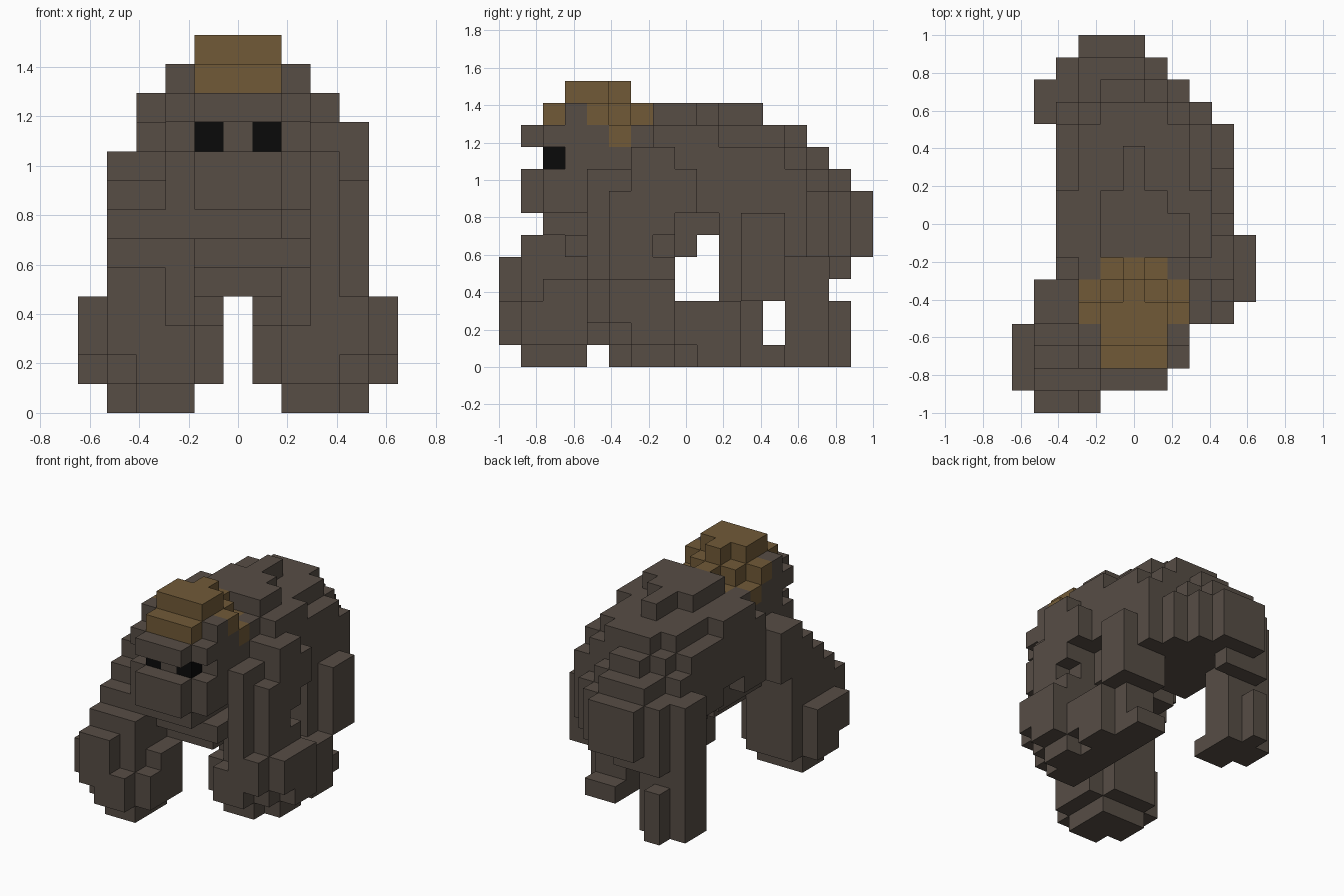
import bpy, bmesh
from mathutils import Vector

cube = bpy.data.objects.get("Cube")
if cube:
    bpy.data.objects.remove(cube, do_unlink=True)

U = 2 / 17                                    # size of one block
ORIGIN = Vector((-5.5 * U, -8.5 * U, 0))      # low corner of the block grid
owner = {}                                    # block -> part name


def material(name, rgb):
    m = bpy.data.materials.new(name)
    m.use_nodes = True
    m.diffuse_color = (*rgb, 1)
    bsdf = m.node_tree.nodes["Principled BSDF"]
    bsdf.inputs["Base Color"].default_value = (*rgb, 1)
    bsdf.inputs["Roughness"].default_value = 0.9
    return m


def blocks(*spans):
    """Blocks in a box; each span is one index or (first, last)."""
    xs, ys, zs = [range(s, s + 1) if isinstance(s, int) else range(s[0], s[1] + 1)
                  for s in spans]
    return [(x, y, z) for x in xs for y in ys for z in zs]


def box(part, *spans):
    for cell in blocks(*spans):
        owner[cell] = part


def rounded(part, *spans):
    """A box without its edge and corner blocks."""
    for cell in blocks(*spans):
        if sum(c in s for c, s in zip(cell, spans)) < 2:
            owner[cell] = part


def cut(*spans):
    for cell in blocks(*spans):
        owner.pop(cell, None)


# Torso: rounded back, arched belly, rump stepping in towards the rear
for y in range(6, 17):
    left, right = (3 if y == 16 else 2), min(8, 21 - y)
    belly = 6 if y == 9 else 5
    slope = 13 if 6 < y < 10 else min(12, 24 - y)
    for x, _, z in blocks((left, right), y, (belly, min(10, 23 - y))):
        off = abs(x - (left + right) / 2)
        tucked = z < (7 if y in (8, 9) else 6) and y < 13 and off > 2
        if z + off <= slope and not tucked:
            owner[x, y, z] = "torso"
for x, last in ((4, 9), (5, 11), (6, 9), (7, 8)):      # hump on the back
    box("torso", x, (7, last), 11)
box("torso", (3, 7), (3, 6), 5)                        # chest
box("torso", (4, 6), (4, 7), 4)

# Fists, chamfered at the lower outer and upper inner front
for part, side, x0, y0 in (("right_arm", 1, 0, 0), ("left_arm", -1, 10, 4)):
    rounded(part, tuple(sorted((x0, x0 + 4 * side))), (y0, y0 + 4), (0, 4))
    cut(x0 + side, y0, 1)
    cut(x0, y0 + 1, 1)
    cut(x0 + side, y0 + 1, 0)
    cut(x0 + 3 * side, y0, 3)
    cut(x0 + 4 * side, y0 + 1, 3)

# Right arm slopes forward from the shoulder to its fist
for z in range(4, 9):
    box("right_arm", (1, 3), (z - 4, 5 if z > 5 else 4), z)
cut(3, 0, 4)

# Left arm stands straight under a higher shoulder
cut((6, 10), 8, 3)
box("left_arm", 8, (4, 5), (3, 8))
box("left_arm", 8, (6, 7), (3, 9))
box("left_arm", 9, 5, (3, 7))
box("left_arm", 9, 6, (3, 9))
box("left_arm", 9, 7, (6, 9))
box("left_arm", 9, 8, (7, 8))
box("left_arm", 7, (5, 6), (3, 5))
box("left_arm", (7, 8), 8, 0)

# Right hind leg, set back
box("right_leg", 1, (13, 14), (0, 7))
box("right_leg", (2, 3), (13, 14), (0, 4))
box("right_leg", 2, 15, (0, 2))
box("right_leg", (2, 4), 15, 4)
box("right_leg", (2, 3), 12, 0)

# Left hind leg, set forward
box("left_leg", (7, 8), (9, 11), (0, 2))
box("left_leg", 9, (9, 10), (0, 2))
box("left_leg", (7, 8), (10, 12), (3, 5))
box("left_leg", 9, (11, 12), (3, 6))
box("left_leg", (7, 8), 12, 0)

# Head with a groove under the brow for the eyes
rounded("head", (3, 7), (1, 7), (6, 11))
cut((3, 7), 1, 9)
for x in (3, 7):
    cut(x, 2, 9)
    box("head", x, 3, 11)
    box("crown", x, 4, 11)
    box("crown", x, 5, 10)

# Tan crown, stepping down at the back
cut((4, 6), 6, 11)
box("crown", (4, 6), (2, 5), 11)
box("crown", (4, 6), 6, 10)
box("crown", 5, 6, 11)
box("crown", (4, 6), (3, 4), 12)
box("crown", 5, 5, 12)

# Black eyes
box("right_eye", 4, 2, 9)
box("left_eye", 6, 2, 9)


def build(part, mat):
    """Make the outer skin of one part's blocks."""
    bm = bmesh.new()
    for cell in [c for c, name in owner.items() if name == part]:
        for axis in range(3):
            for side in (0, 1):
                near = list(cell)
                near[axis] += 2 * side - 1
                if tuple(near) in owner:
                    continue
                verts = []
                for a, b in ((0, 0), (1, 0), (1, 1), (0, 1)):
                    p = Vector(cell)
                    p[axis] += side
                    p[(axis + 1) % 3] += a
                    p[(axis + 2) % 3] += b
                    verts.append(bm.verts.new(p * U + ORIGIN))
                bm.faces.new(verts if side else verts[::-1])
    bmesh.ops.remove_doubles(bm, verts=bm.verts, dist=0.001)
    bmesh.ops.dissolve_limit(bm, angle_limit=0.01, verts=bm.verts, edges=bm.edges)
    mesh = bpy.data.meshes.new(part)
    bm.to_mesh(mesh)
    bm.free()
    mesh.materials.append(mat)
    bpy.context.collection.objects.link(bpy.data.objects.new(part, mesh))


fur = material("dark fur", (0.095, 0.075, 0.060))
tan = material("tan crown", (0.165, 0.102, 0.039))
black = material("black eye", (0.003, 0.003, 0.003))

for part in ("torso", "head", "right_arm", "left_arm", "right_leg", "left_leg"):
    build(part, fur)
build("crown", tan)
for part in ("right_eye", "left_eye"):
    build(part, black)
